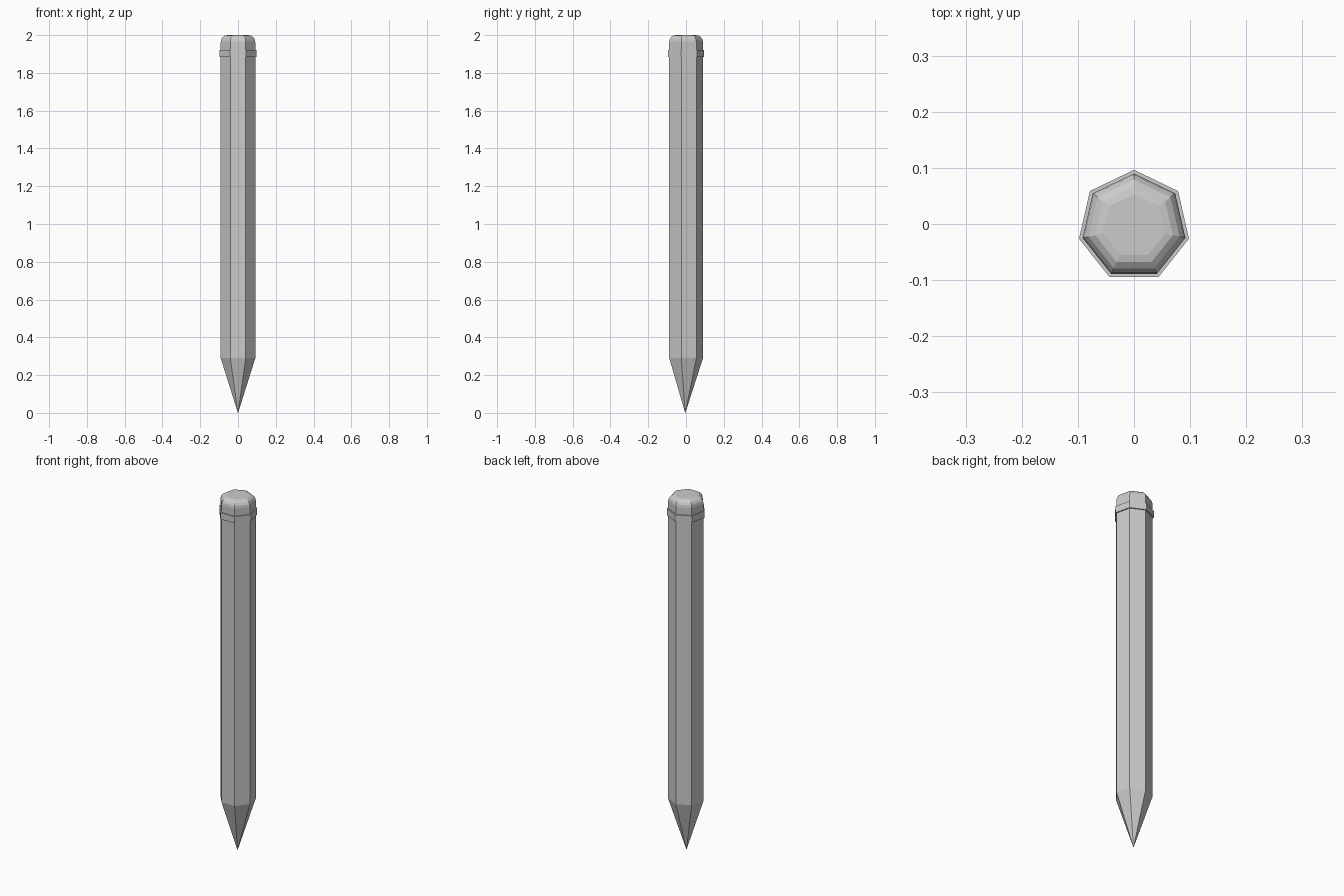
import bpy, bmesh, math

SIDES = 7
CENTRE_Y = -0.004

cube = bpy.data.objects.get("Cube")
if cube:
    bpy.data.objects.remove(cube, do_unlink=True)

grey = bpy.data.materials.new("plain_grey")
grey.use_nodes = True
colour = (0.6, 0.6, 0.6, 1)
grey.diffuse_color = colour
grey.node_tree.nodes["Principled BSDF"].inputs["Base Color"].default_value = colour


def stack(name, profile, closed=False):
    """Seven-sided solid from (radius, height) pairs, with a corner towards +y."""
    bm = bmesh.new()
    rings = []
    for radius, z in profile:
        ring = []
        for i in range(SIDES):
            a = math.pi / 2 + i * math.tau / SIDES
            ring.append(bm.verts.new((radius * math.cos(a), CENTRE_Y + radius * math.sin(a), z)))
        rings.append(ring)
    pairs = list(zip(rings, rings[1:]))
    if closed:
        pairs.append((rings[-1], rings[0]))
    else:
        bm.faces.new(rings[0])
        bm.faces.new(rings[-1])
    for low, high in pairs:
        for i in range(SIDES):
            j = (i + 1) % SIDES
            bm.faces.new((low[i], low[j], high[j], high[i]))
    bmesh.ops.remove_doubles(bm, verts=bm.verts, dist=0.00001)
    bmesh.ops.recalc_face_normals(bm, faces=bm.faces)
    mesh = bpy.data.meshes.new(name)
    bm.to_mesh(mesh)
    bm.free()
    mesh.materials.append(grey)
    obj = bpy.data.objects.new(name, mesh)
    bpy.context.collection.objects.link(obj)
    return obj


# Shaft with a sharpened tip and a rounded top edge
R, BEVEL, STEPS = 0.094, 0.037, 4
profile = [(0.0005, 0), (R, 0.29)]
for s in range(STEPS + 1):
    a = s / STEPS * math.pi / 2
    profile.append((R - BEVEL * (1 - math.cos(a)), 2 - BEVEL * (1 - math.sin(a))))
stack("shaft", profile)

# Thin raised collar near the top
stack("collar", [(R - 0.002, 1.885), (0.1005, 1.885), (0.1005, 1.922), (R - 0.002, 1.922)], closed=True)
